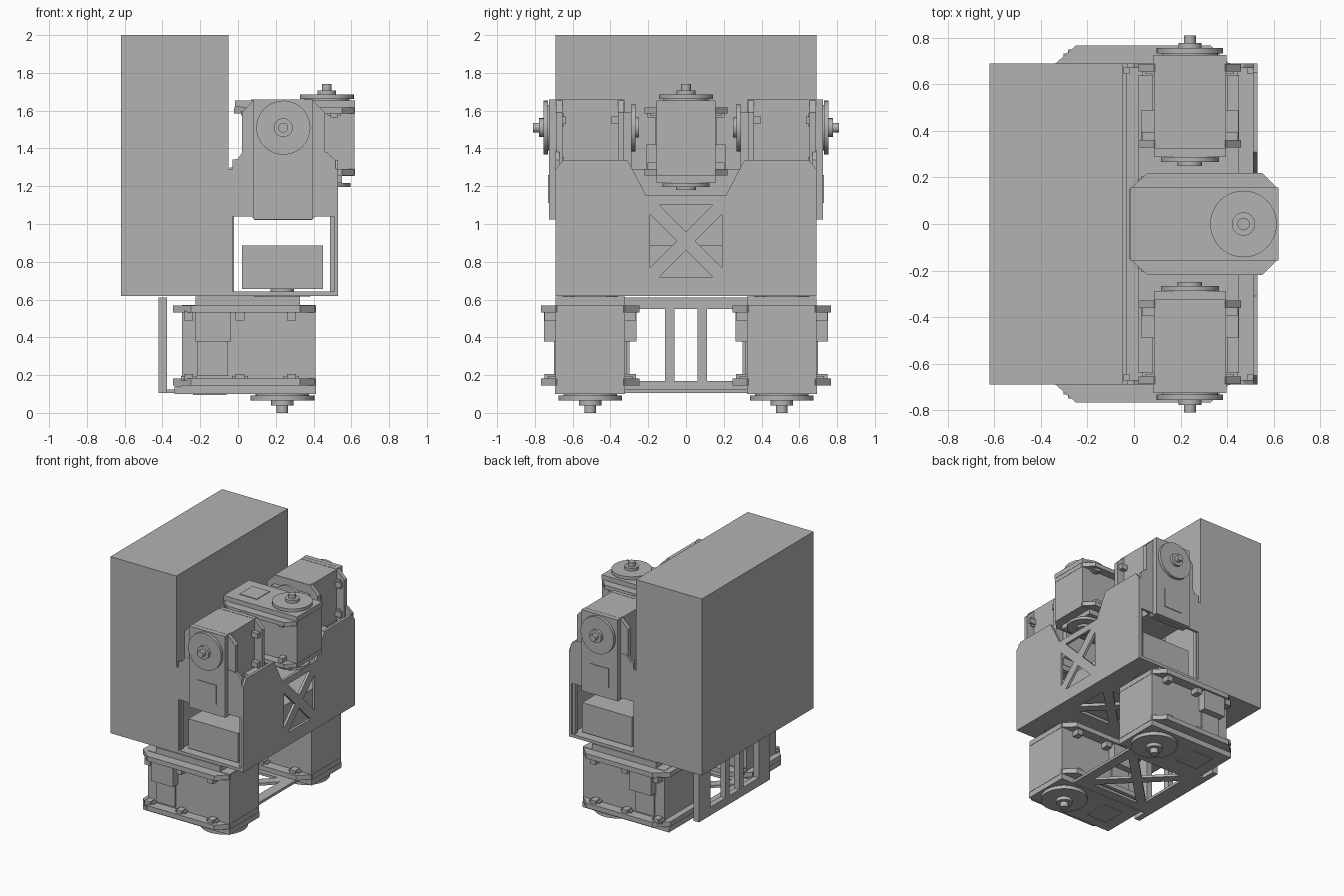
import bpy, bmesh, math
from mathutils import Matrix, Vector

cube = bpy.data.objects.get("Cube")
if cube:
    bpy.data.objects.remove(cube, do_unlink=True)

X, Y, Z = Vector((1, 0, 0)), Vector((0, 1, 0)), Vector((0, 0, 1))

grey = bpy.data.materials.new("plain_grey")
grey.use_nodes = True
grey.diffuse_color = (0.45, 0.45, 0.45, 1)
grey.node_tree.nodes["Principled BSDF"].inputs["Base Color"].default_value = grey.diffuse_color

parts = []


def frame(origin, u, w, scale=1.0):
    """Local x runs along u, local z along w."""
    m = Matrix((u, w.cross(u), w)).transposed() * scale
    return Matrix.Translation(origin) @ m.to_4x4()


def plate(name, loops, w0, w1, m=Matrix()):
    """Extrude an outline, with optional holes, from w0 to w1."""
    curve = bpy.data.curves.new(name, "CURVE")
    curve.dimensions, curve.fill_mode = "2D", "BOTH"
    curve.extrude = (w1 - w0) / 2
    for loop in loops:
        s = curve.splines.new("POLY")
        s.points.add(len(loop) - 1)
        for p, (a, b) in zip(s.points, loop):
            p.co = (a, b, 0, 1)
        s.use_cyclic_u = True
    temp = bpy.data.objects.new(name, curve)
    mesh = bpy.data.meshes.new_from_object(temp)
    bpy.data.objects.remove(temp)
    bm = bmesh.new()
    bm.from_mesh(mesh)
    bmesh.ops.remove_doubles(bm, verts=bm.verts, dist=1e-5)
    bmesh.ops.transform(bm, matrix=m @ Matrix.Translation((0, 0, (w0 + w1) / 2)), verts=bm.verts)
    bmesh.ops.recalc_face_normals(bm, faces=bm.faces)
    bm.to_mesh(mesh)
    bm.free()
    mesh.name = name
    mesh.materials.clear()
    mesh.materials.append(grey)
    obj = bpy.data.objects.new(name, mesh)
    bpy.context.collection.objects.link(obj)
    parts.append(obj)
    return obj


def rect(a0, a1, b0, b1):
    return [(a0, b0), (a1, b0), (a1, b1), (a0, b1)]


def circle(r, n=40):
    return [(r * math.cos(math.tau * i / n), r * math.sin(math.tau * i / n)) for i in range(n)]


def cross_holes(ca, cb, size=0.19, strut=0.05):
    """Four triangles that leave an X of struts."""
    tri = [(size, strut - size), (size, size - strut), (strut, 0)]
    turns = [Matrix.Rotation(math.pi / 2 * k, 2) for k in range(4)]
    return [[tuple(t @ Vector(p) + Vector((ca, cb))) for p in tri] for t in turns]


def servo(name, m):
    """Servo with its horn on the local z axis and its front face at zero."""
    flange = [(0.15, -0.15), (0.15, 0.15), (0.08, 0.22), (-0.41, 0.22),
              (-0.49, 0.15), (-0.49, -0.15), (-0.41, -0.22), (0.08, -0.22)]
    body = rect(-0.45, 0.148, -0.155, 0.155)
    plate(name + "_body", [body], -0.40, -0.03, m)
    plate(name + "_front_cover", [rect(-0.485, 0.15, -0.157, 0.157)], -0.036, 0, m)
    plate(name + "_front_flange", [flange], -0.07, -0.038, m)
    plate(name + "_rear_flange", [flange], -0.397, -0.365, m)
    plate(name + "_rear_cover", [rect(-0.39, 0.08, -0.155, 0.155)], -0.437, -0.395, m)
    plate(name + "_cover_panel", [rect(-0.40, -0.25, -0.08, 0.08)], 0, 0.005, m)
    # Output horn, hub and shaft, with an idler behind
    for part, r, w0, w1 in (("horn", 0.143, 0.006, 0.03), ("horn_seat", 0.12, 0, 0.006),
                            ("hub", 0.05, 0.03, 0.052), ("shaft", 0.026, 0.052, 0.085),
                            ("idler", 0.125, -0.458, -0.437), ("idler_tip", 0.053, -0.475, -0.458)):
        plate(f"{name}_{part}", [circle(r)], w0, w1, m)
    # Cable plugs and screw tabs on both flanks
    for side in (-1, 1):
        def flank(part, u0, u1, v, w0, w1):
            a, b = sorted((side * 0.15, side * v))
            plate(f"{name}_{part}", [rect(u0, u1, a, b)], w0, w1, m)
        flank("plug", -0.39, -0.23, 0.208, -0.395, -0.235)
        flank("flank_panel", -0.38, -0.245, 0.163, -0.235, -0.08)
        for u in (0.04, -0.19, -0.42):
            flank("front_tab", u - 0.02, u + 0.02, 0.205, -0.09, -0.06)
            flank("rear_tab", u - 0.02, u + 0.02, 0.205, -0.372, -0.33)
            flank("front_lug", u - 0.035, u + 0.035, 0.19, -0.08, -0.06)


# Backpack and torso shell
plate("backpack", [rect(-0.62, -0.05, -0.69, 0.69)], 0.62, 2.0)
plate("torso_floor", [rect(-0.05, 0.52, -0.68, 0.68)] + cross_holes(0.22, 0), 0.62, 0.643)
plate("torso_back_wall", [rect(-0.68, 0.68, 0.63, 1.29)], -0.05, -0.03, frame((0, 0, 0), Y, X))

half = [(0.69, 0.62), (0.69, 1.29), (0.65, 1.34), (0.31, 1.34), (0.21, 1.15)]
outline = half + [(-a, b) for a, b in reversed(half)]
plate("torso_front_plate", [outline] + cross_holes(0, 0.91), 0.51, 0.53, frame((0, 0, 0), Y, X))

wall = [(-0.05, 0.62), (0.515, 0.62), (0.515, 1.34), (0.47, 1.38), (0.395, 1.39), (0.395, 1.04),
        (0.508, 1.04), (0.508, 0.643), (-0.03, 0.643), (-0.03, 1.04), (0.075, 1.04),
        (0.075, 1.39), (0.03, 1.39), (0, 1.345), (-0.03, 1.34), (-0.03, 1.29), (-0.05, 1.29)]
for side, w0 in (("right", 0.67), ("left", -0.69)):
    plate(side + "_torso_wall", [wall], w0, w0 + 0.02, frame((0, 0, 0), X, -Y))
    # Inner corner posts of the shell
    sign = 1 if side == "left" else -1
    for x0 in (-0.045, 0.487):
        a, b = sorted((sign * 0.675, sign * 0.645))
        plate(side + "_corner_post", [rect(x0, x0 + 0.025, a, b)], 0.64, 1.30)

plate("battery", [rect(0.02, 0.45, -0.64, 0.64)], 0.655, 0.885)

# Head, shoulder and hip servos
servo("head_servo", frame((0.47, 0, 1.655), X, Z))
for side, sign in (("left", 1), ("right", -1)):
    servo(side + "_shoulder_servo", frame((0.24, sign * 0.725, 1.51), Z, Y * sign))
    servo(side + "_leg_servo", frame((0.235, sign * 0.507, 0.10), X, -Z, 1.18))

# Tray linking the legs, with a slotted back frame
plate("leg_tray", [rect(-0.40, 0.30, -0.33, 0.33)] + cross_holes(-0.03, 0, 0.25), 0.105, 0.125)
slots = [rect(a, a + w, 0.17, 0.55) for a, w in ((-0.30, 0.19), (-0.06, 0.12), (0.11, 0.19))]
plate("leg_back_frame", [rect(-0.44, 0.44, 0.105, 0.61)] + slots, -0.42, -0.375,
      frame((0, 0, 0), Y, X))

# Smooth the round parts, keep edges sharp
bpy.ops.object.select_all(action="DESELECT")
for obj in parts:
    obj.select_set(True)
bpy.context.view_layer.objects.active = parts[0]
bpy.ops.object.shade_smooth_by_angle(angle=math.radians(30))
